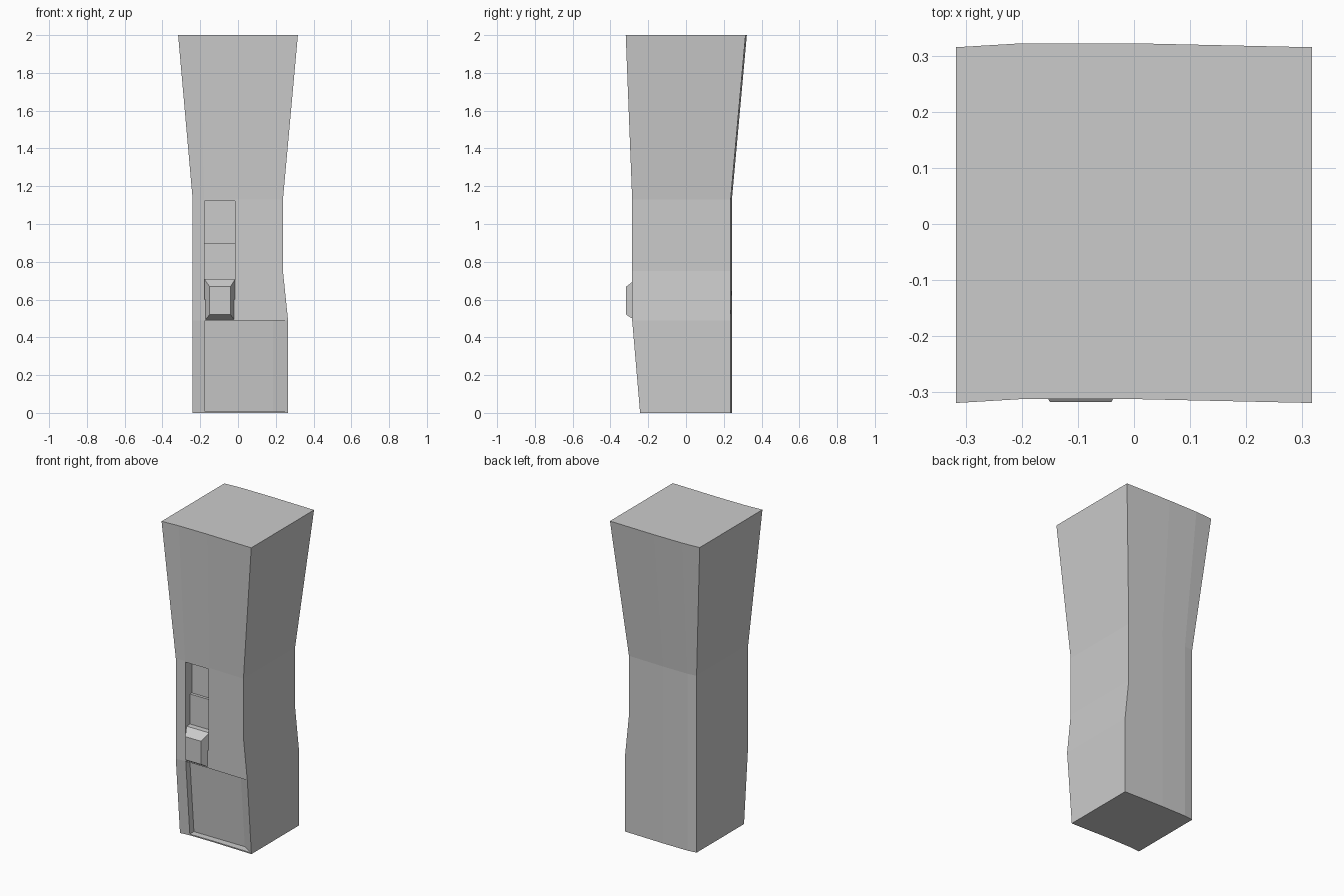
import bpy, bmesh

if "Cube" in bpy.data.objects:
    bpy.data.objects.remove(bpy.data.objects["Cube"])


def loft(name, rings):
    """Closed solid through a list of rings with equal point counts."""
    bm = bmesh.new()
    loops = [[bm.verts.new(p) for p in r] for r in rings]
    n = len(loops[0])
    for a, b in zip(loops, loops[1:]):
        for i in range(n):
            j = (i + 1) % n
            bm.faces.new((a[i], a[j], b[j], b[i]))
    bm.faces.new(loops[0][::-1])
    bm.faces.new(loops[-1])
    bmesh.ops.recalc_face_normals(bm, faces=bm.faces)
    me = bpy.data.meshes.new(name)
    bm.to_mesh(me)
    bm.free()
    ob = bpy.data.objects.new(name, me)
    bpy.context.collection.objects.link(ob)
    return ob


def box(name, x0, x1, y0, y1, z0, z1):
    return loft(name, [[(x0, y0, z), (x1, y0, z), (x1, y1, z), (x0, y1, z)]
                       for z in (z0, z1)])


def cut(target, cutter):
    m = target.modifiers.new(cutter.name, 'BOOLEAN')
    m.operation = 'DIFFERENCE'
    m.solver = 'EXACT'
    m.object = cutter
    cutter.hide_render = True
    cutter.hide_set(True)


# Pillar: slightly bowed plan, flared top; (z, x columns, front y, back y)
BOW = 0.007
levels = [
    (0.00, (-0.24, -0.18, -0.01, 0.265), -0.243, 0.236),
    (0.49, (-0.24, -0.18, -0.01, 0.265), -0.285, 0.236),
    (0.75, (-0.24, -0.18, -0.01, 0.238), -0.285, 0.236),
    (1.13, (-0.24, -0.18, -0.01, 0.238), -0.285, 0.236),
    (2.00, (-0.317, -0.20, 0.00, 0.317), -0.319, 0.315),
]
rings = []
for z, xs, yf, yb in levels:
    bows = (0, BOW, BOW, 0)
    front = [(x, yf + b, z) for x, b in zip(xs, bows)]
    back = [(x, yb + b, z) for x, b in zip(xs, bows)]
    rings.append(front + back[::-1])
pillar = loft("pillar", rings)

# Lower recess that fades out at the right corner
panel = [[(-0.175, -0.5, z), (-0.175, b, z), (0.185, b, z),
          (0.262, f, z), (0.262, -0.5, z)]
         for z, b, f in ((0.008, -0.195, -0.243), (0.488, -0.237, -0.285))]
cut(pillar, loft("lower_recess_cutter", panel))

# Stepped vertical slot
cut(pillar, box("slot_upper_cutter", -0.178, -0.015, -0.5, -0.212, 0.90, 1.122))
cut(pillar, box("slot_lower_cutter", -0.178, -0.015, -0.5, -0.230, 0.60, 0.91))

# Bevelled block under the slot
outline = [(-0.178, -0.015, 0.488, 0.708, -0.21),
           (-0.178, -0.015, 0.488, 0.708, -0.266),
           (-0.150, -0.040, 0.520, 0.668, -0.317)]
loft("bevelled_block", [[(x0, y, z0), (x1, y, z0), (x1, y, z1), (x0, y, z1)]
                        for x0, x1, z0, z1, y in outline])
